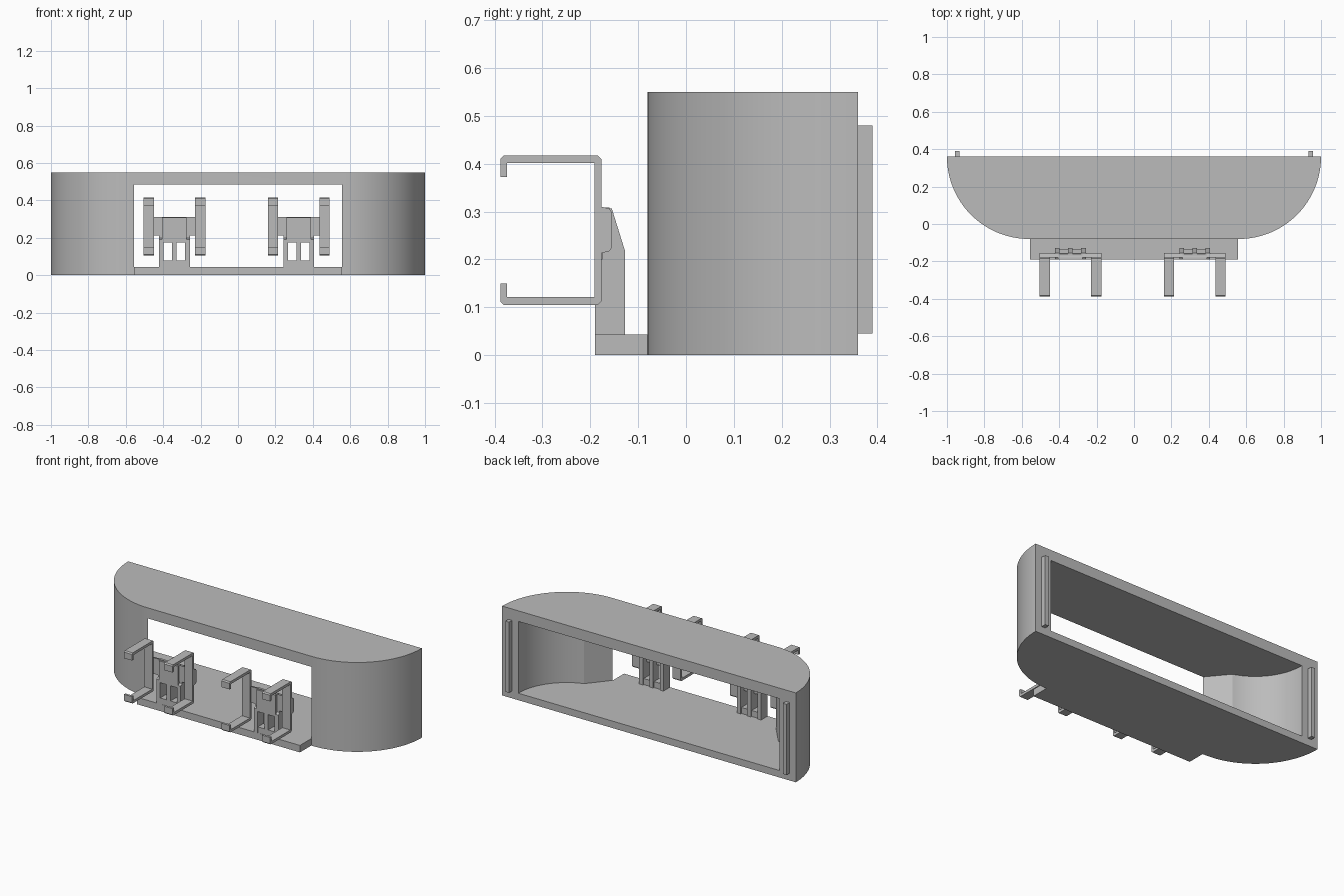
import bpy
from math import sin, cos, pi

cube = bpy.data.objects.get("Cube")
if cube:
    bpy.data.objects.remove(cube, do_unlink=True)

grey = bpy.data.materials.new("light_grey")
grey.use_nodes = True
colour = (0.5, 0.5, 0.5, 1)
grey.diffuse_color = colour
grey.node_tree.nodes["Principled BSDF"].inputs["Base Color"].default_value = colour


def prism(name, pts, lo, hi, axis="z"):
    """Extrude a closed outline: (x, y) along z, or (y, z) along x."""
    n = len(pts)
    place = (lambda p, t: (p[0], p[1], t)) if axis == "z" else (lambda p, t: (t, p[0], p[1]))
    verts = [place(p, t) for t in (lo, hi) for p in pts]
    faces = [tuple(reversed(range(n))), tuple(range(n, 2 * n))]
    faces += [(i, (i + 1) % n, n + (i + 1) % n, n + i) for i in range(n)]
    mesh = bpy.data.meshes.new(name)
    mesh.from_pydata(verts, [], faces)
    mesh.materials.append(grey)
    ob = bpy.data.objects.new(name, mesh)
    bpy.context.collection.objects.link(ob)
    return ob


def box(name, x0, x1, y0, y1, z0, z1):
    return prism(name, [(x0, y0), (x1, y0), (x1, y1), (x0, y1)], z0, z1)


def select(ob):
    bpy.ops.object.select_all(action="DESELECT")
    ob.select_set(True)
    bpy.context.view_layer.objects.active = ob


def boolean(target, tool, operation):
    mod = target.modifiers.new(operation, "BOOLEAN")
    mod.object, mod.operation, mod.solver = tool, operation, "EXACT"
    select(target)
    bpy.ops.object.modifier_apply(modifier=mod.name)
    bpy.data.objects.remove(tool, do_unlink=True)


def arc(radius, a0, a1, steps):
    """Points about the centre of the right-hand rounded corner."""
    angles = [a0 + (a1 - a0) * i / steps for i in range(steps + 1)]
    return [(CORNER_X + radius * cos(a), BACK + radius * sin(a)) for a in angles]


def mirrored(half):
    return half + [(-x, y) for x, y in reversed(half)]


# Housing: rounded body with a front ledge, hollowed front to back
CORNER_X, BACK, RADIUS = 0.56, 0.36, 0.44
FLOOR, ROOF = 0.043, 0.485
housing = prism("housing", mirrored(arc(RADIUS, -pi / 2, 0, 40)), 0, 0.55)
ledge = box("ledge", -0.555, 0.555, -0.19, 0.1, 0, FLOOR)
boolean(housing, ledge, "UNION")
hollow = [(0.557, -0.4), (0.557, -0.08)] + arc(0.33, -1.26, 0, 28) + [(0.89, 0.5)]
cavity = prism("cavity", mirrored(hollow), FLOOR, ROOF)
boolean(housing, cavity, "DIFFERENCE")
select(housing)
bpy.ops.object.shade_smooth_by_angle(angle=pi / 9)

# Raised rails on the rear rim
for side, label in ((1, "left"), (-1, "right")):
    box(f"{label}_rear_rail", side * 0.945 - 0.0125, side * 0.945 + 0.0125, 0.355, 0.39, 0.045, 0.48)

# Hooked arm outline, mirrored about its mid height
MID = 0.261
upper = [(-0.177, 0), (-0.177, 0.149), (-0.184, 0.156), (-0.381, 0.156), (-0.388, 0.149),
         (-0.388, 0.111), (-0.374, 0.111), (-0.374, 0.14), (-0.191, 0.14), (-0.191, 0)]
arm_outline = [(y, MID + z) for y, z in upper] + [(y, MID - z) for y, z in reversed(upper[1:-1])]
cross_outline = [(-0.18, 0.212), (-0.161, 0.217), (-0.155, 0.224),
                 (-0.155, 0.299), (-0.161, 0.306), (-0.18, 0.311)]
rib_outline = [(-0.19, FLOOR), (-0.127, FLOOR), (-0.127, 0.216), (-0.155, 0.306), (-0.176, 0.306),
               (-0.176, 0.2), (-0.19, 0.19)]

# Two spring clips standing on the ledge
for cx, label in ((0.325, "left"), (-0.34, "right")):
    for side, where in ((1, "outer"), (-1, "inner")):
        mid = cx + side * 0.1375
        prism(f"{label}_clip_{where}_arm", arm_outline, mid - 0.0275, mid + 0.0275, "x")
    prism(f"{label}_clip_crossbar", cross_outline, cx - 0.165, cx + 0.165, "x")
    for i in (-1, 0, 1):
        mid = cx + i * 0.07
        prism(f"{label}_clip_rib_{i + 2}", rib_outline, mid - 0.0125, mid + 0.0125, "x")
    box(f"{label}_clip_face", cx - 0.065, cx + 0.065, -0.191, -0.16, 0.175, 0.308)
    box(f"{label}_clip_foot", cx - 0.065, cx + 0.065, -0.189, -0.135, FLOOR, 0.08)
